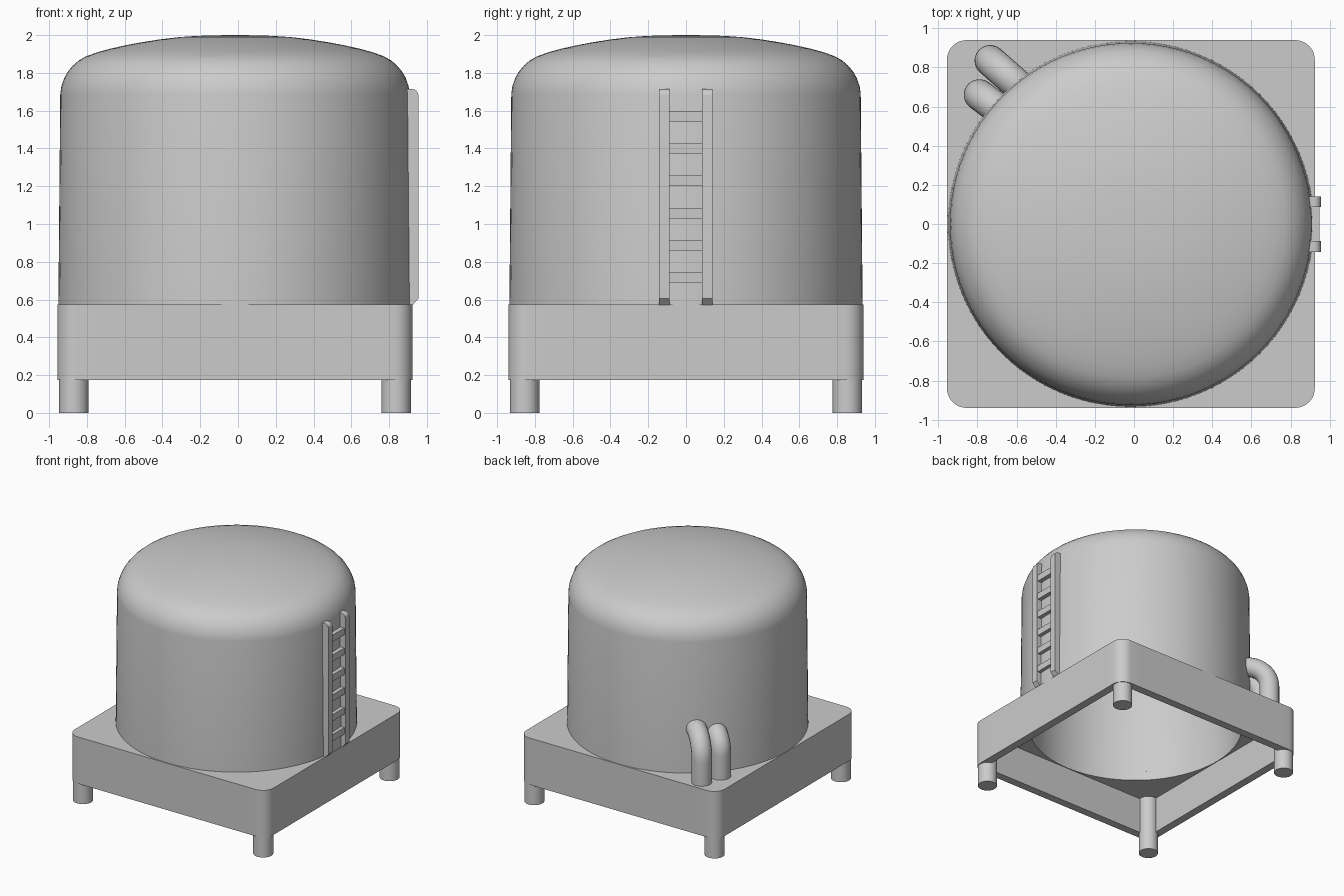
import bpy, bmesh
from math import sin, cos, pi, atan2, hypot, radians
from mathutils import Vector

if "Cube" in bpy.data.objects:
    bpy.data.objects.remove(bpy.data.objects["Cube"])

CX = -0.016   # centre of tank and base in x
HX, HY = 0.94, 0.94


def finish(bm, name, angle=35):
    bmesh.ops.recalc_face_normals(bm, faces=bm.faces)
    me = bpy.data.meshes.new(name)
    bm.to_mesh(me)
    bm.free()
    ob = bpy.data.objects.new(name, me)
    bpy.context.collection.objects.link(ob)
    bpy.ops.object.select_all(action='DESELECT')
    ob.select_set(True)
    bpy.context.view_layer.objects.active = ob
    bpy.ops.object.shade_smooth_by_angle(angle=radians(angle))
    return ob


def loft(name, rings, loop=False, caps=False, angle=35):
    """Skin a list of equal-length closed rings; a one-point ring is a pole."""
    bm = bmesh.new()
    vs = [[bm.verts.new(p) for p in r] for r in rings]
    pairs = list(zip(vs, vs[1:])) + ([(vs[-1], vs[0])] if loop else [])
    for a, b in pairs:
        n = max(len(a), len(b))
        for i in range(n):
            j = (i + 1) % n
            if len(a) == 1:
                bm.faces.new((a[0], b[i], b[j]))
            elif len(b) == 1:
                bm.faces.new((a[i], a[j], b[0]))
            else:
                bm.faces.new((a[i], a[j], b[j], b[i]))
    if caps:
        bm.faces.new(vs[0])
        bm.faces.new(vs[-1])
    return finish(bm, name, angle)


def circle(x, y, z, r, n):
    if r == 0:
        return [(x, y, z)]
    return [(x + r * cos(2 * pi * i / n), y + r * sin(2 * pi * i / n), z) for i in range(n)]


def rounded_rect(hx, hy, r, side=16, arc=8):
    pts = []
    for k, (sx, sy) in enumerate([(1, 1), (-1, 1), (-1, -1), (1, -1)]):
        for i in range(arc + 1):
            a = (k + i / arc) * pi / 2
            pts.append((sx * (hx - r) + r * cos(a), sy * (hy - r) + r * sin(a)))
        # points along the following straight side
        x0, y0 = pts[-1]
        nx, ny = [(-1, 1), (-1, -1), (1, -1), (1, 1)][k]
        a = (k + 1) * pi / 2
        x1, y1 = nx * (hx - r) + r * cos(a), ny * (hy - r) + r * sin(a)
        for i in range(1, side):
            t = i / side
            pts.append((x0 + (x1 - x0) * t, y0 + (y1 - y0) * t))
    return pts


# Base: rounded tray, hollow underneath, round hole under the tank
outer = rounded_rect(HX, HY, 0.1)
inner = rounded_rect(HX - 0.07, HY - 0.07, 0.03)
hole = [(0.865 * x / hypot(x, y), 0.865 * y / hypot(x, y)) for x, y in outer]
lift = lambda pts, z: [(x + CX, y, z) for x, y in pts]
loft("base", [lift(outer, 0.575), lift(outer, 0.175), lift(inner, 0.175),
              lift(inner, 0.49), lift(hole, 0.49), lift(hole, 0.575)], loop=True)

# Legs, running up inside the base corners
for sx, nx in ((-1, "left"), (1, "right")):
    for sy, ny in ((-1, "front"), (1, "back")):
        x, y = CX + sx * 0.853, sy * 0.854
        loft(f"{ny}_{nx}_leg", [circle(x, y, z, 0.078, 32) for z in (0, 0.175, 0.5)], caps=True)

# Tank: lathed outer wall and dome, plus inner lining, open at the bottom
profile = [(0.865, 0.572), (0.935, 0.572), (0.925, 1.69), (0.919, 1.73), (0.903, 1.775),
           (0.884, 1.808), (0.857, 1.84), (0.828, 1.865), (0.79, 1.887), (0.73, 1.909),
           (0.66, 1.928), (0.58, 1.946), (0.5, 1.961), (0.4, 1.977), (0.3, 1.989),
           (0.2, 1.996), (0.1, 1.999), (0, 2.0)]
lining = [(0, 1.94), (0.3, 1.93), (0.5, 1.9), (0.66, 1.867), (0.78, 1.82),
          (0.84, 1.75), (0.86, 1.69), (0.865, 0.572)]
loft("tank", [circle(CX, 0, z, r, 96) for r, z in lining[:-1] + profile[:1] + profile[1:]])

# Ladder rails: side profile extruded across y
rail = [(0.88, 0.572), (0.925, 0.572), (0.955, 0.605)]
rail += [(0.92 + 0.035 * cos(a * pi / 12), 1.68 + 0.035 * sin(a * pi / 12)) for a in range(7)]
rail += [(0.88, 1.715)]
for name, y0, y1 in (("front_ladder_rail", -0.142, -0.088), ("back_ladder_rail", 0.086, 0.14)):
    loft(name, [[(x, y, z) for x, z in rail] for y in (y0, y1)], caps=True)

# Ladder rungs
for i in range(6):
    z = 0.718 + i * 0.17
    loft(f"ladder_rung_{i + 1}",
         [[(x, y, z + dz) for x, dz in ((0.88, -0.028), (0.947, -0.028), (0.947, 0.028), (0.88, 0.028))]
          for y in (-0.1, 0.1)], caps=True)


# Pipes: rise out of the base and bend over into the tank wall
def pipe(name, x, y, direction, run, top, bend, r=0.08, n=24):
    d = Vector((direction[0], direction[1], 0)).normalized()
    up = Vector((0, 0, 1))
    side = d.cross(up)
    foot = Vector((x, y, 0))
    path = [(foot + up * 0.52, 0)]
    for i in range(13):
        a = i / 12 * pi / 2
        path.append((foot + d * bend * (1 - cos(a)) + up * (top - bend + bend * sin(a)), a))
    path.append((foot + d * run + up * top, pi / 2))
    rings = []
    for p, a in path:
        nrm = d * cos(a) - up * sin(a)
        rings.append([p + r * (cos(2 * pi * k / n) * side + sin(2 * pi * k / n) * nrm) for k in range(n)])
    loft(name, rings, caps=True)


pipe("large_pipe", -0.735, 0.835, (0.75, -0.66), 0.22, 0.95, 0.18)
pipe("small_pipe", -0.79, 0.66, (0.8, -0.6), 0.14, 0.91, 0.13)
